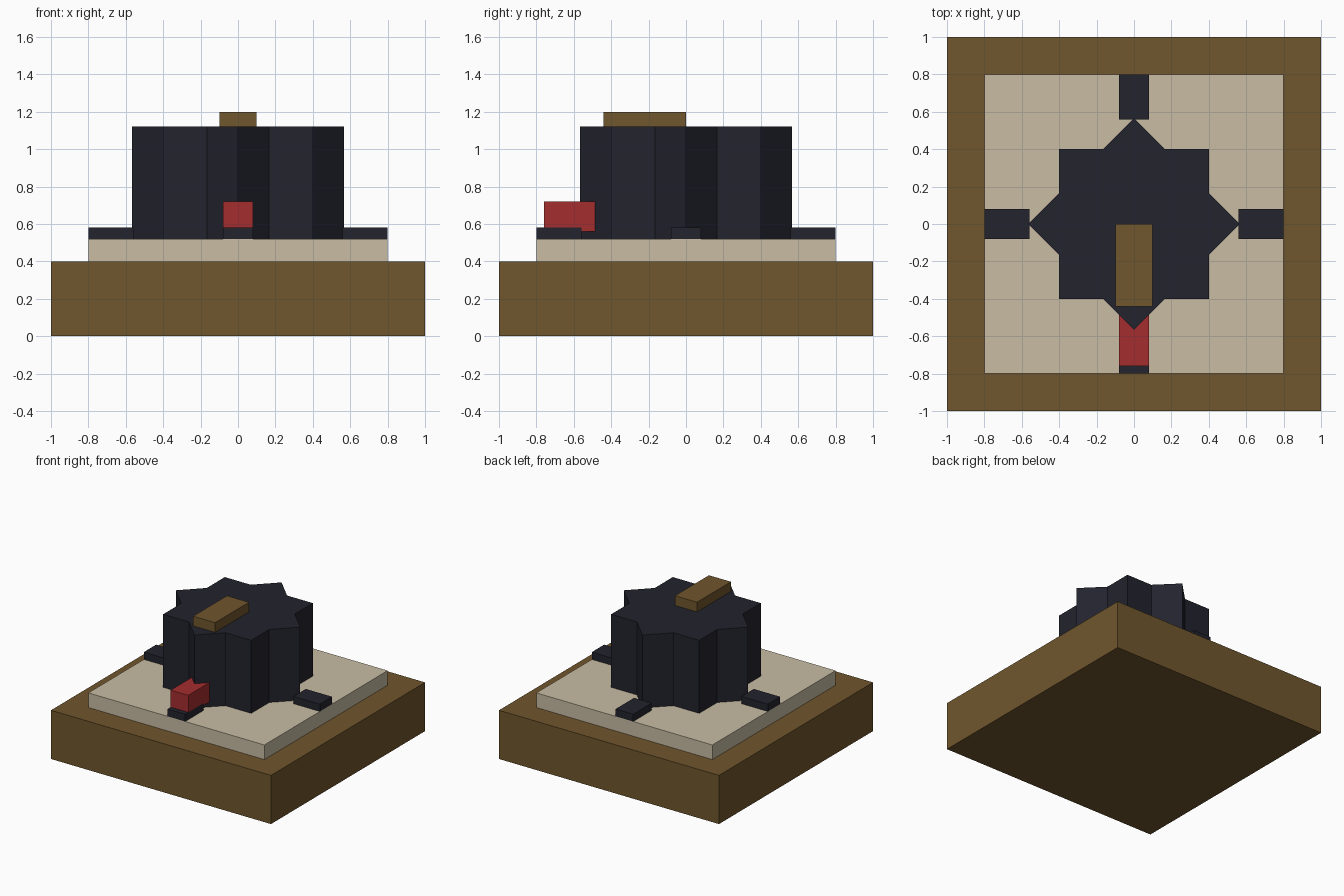
import bpy, bmesh, math

if "Cube" in bpy.data.objects:
    bpy.data.objects.remove(bpy.data.objects["Cube"])


def material(name, rgb):
    """Flat material from 0-255 display values."""
    m = bpy.data.materials.new(name)
    lin = [((c / 255 + 0.055) / 1.055) ** 2.4 for c in rgb]
    m.diffuse_color = (*lin, 1)
    m.use_nodes = True
    m.node_tree.nodes["Principled BSDF"].inputs["Base Color"].default_value = m.diffuse_color
    return m


brown = material("brown wood", (112, 86, 45))
cream = material("cream stone", (200, 188, 163))
dark = material("dark slate", (34, 35, 45))
red = material("red", (165, 45, 47))


def prism(name, outline, z0, z1, mat):
    """Extrude a flat outline from z0 to z1."""
    bm = bmesh.new()
    face = bm.faces.new([bm.verts.new((x, y, z0)) for x, y in outline])
    top = bmesh.ops.extrude_face_region(bm, geom=[face])["geom"]
    for v in top:
        if isinstance(v, bmesh.types.BMVert):
            v.co.z = z1
    bmesh.ops.recalc_face_normals(bm, faces=bm.faces)
    me = bpy.data.meshes.new(name)
    bm.to_mesh(me)
    bm.free()
    me.materials.append(mat)
    ob = bpy.data.objects.new(name, me)
    bpy.context.collection.objects.link(ob)
    return ob


def box(name, x0, x1, y0, y1, z0, z1, mat):
    return prism(name, [(x0, y0), (x1, y0), (x1, y1), (x0, y1)], z0, z1, mat)


# Stepped base
box("base", -1, 1, -1, 1, 0, 0.4, brown)
box("plate", -0.8, 0.8, -0.8, 0.8, 0.4, 0.52, cream)

# Eight-pointed knob: two squares crossed at 45 degrees
half = 0.4
outer = half * math.sqrt(2)
inner = half / math.cos(math.pi / 8)
star = []
for i in range(16):
    r = inner if i % 2 else outer
    a = i * math.pi / 8
    star.append((r * math.cos(a), r * math.sin(a)))
prism("knob", star, 0.52, 1.12, dark)

# Pointer on the knob top
box("pointer", -0.1, 0.1, -0.44, 0, 1.12, 1.2, brown)

# Four tick marks around the knob
for i, side in enumerate(("front", "right", "back", "left")):
    tick = box("tick_" + side, -0.08, 0.08, -0.8, -0.56, 0.52, 0.58, dark)
    tick.rotation_euler.z = i * math.pi / 2

# Red indicator block above the front tick
box("indicator", -0.08, 0.08, -0.76, -0.44, 0.56, 0.72, red)
